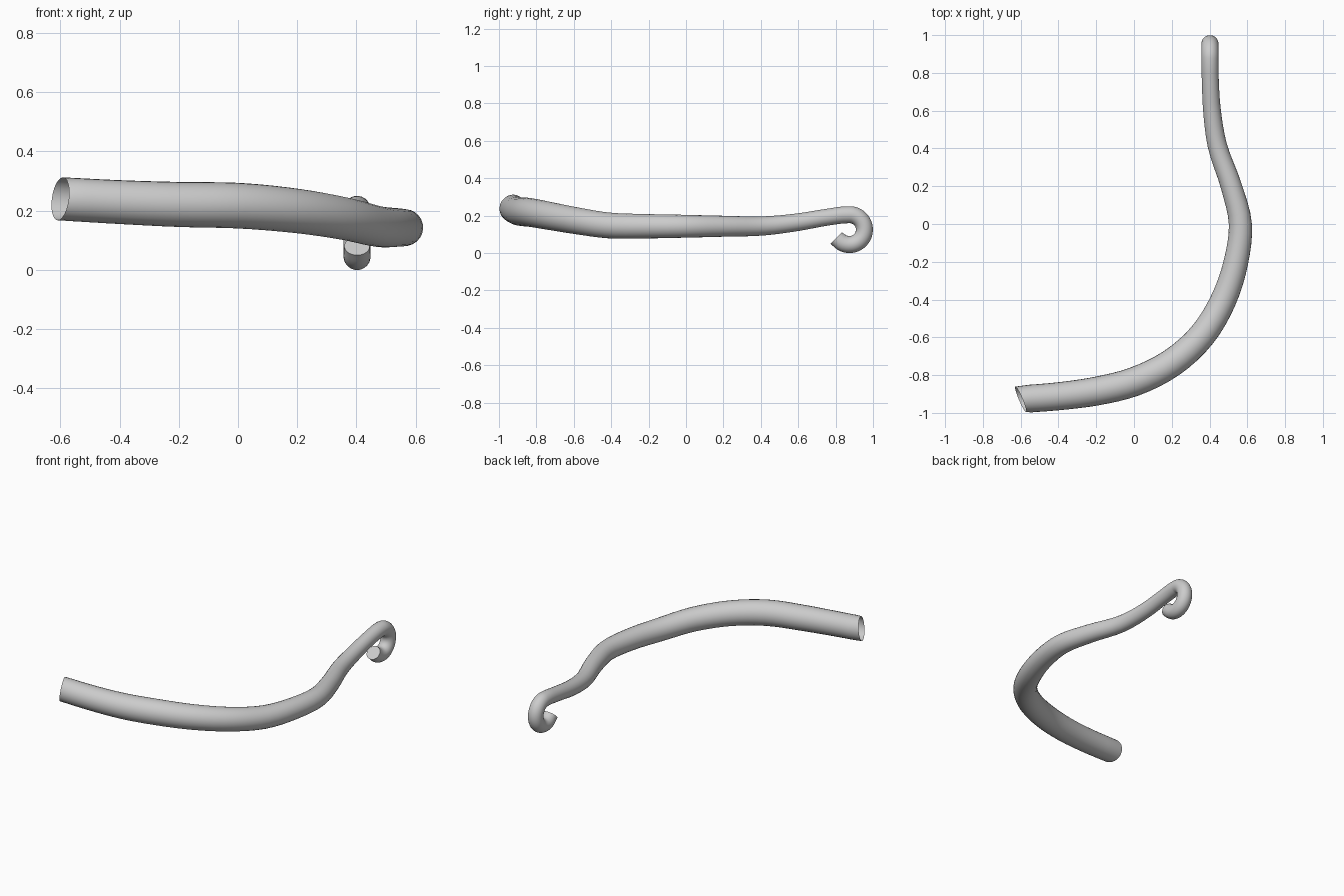
import bpy, bmesh, math
from mathutils import Vector

if "Cube" in bpy.data.objects:
    bpy.data.objects.remove(bpy.data.objects["Cube"])

# Centre line of the hose: x, y, z, radius
path = [
    (-0.60, -0.928, 0.240, 0.073), (-0.40, -0.912, 0.229, 0.074),
    (-0.20, -0.885, 0.221, 0.076), (0.00, -0.835, 0.217, 0.077),
    (0.20, -0.735, 0.199, 0.075), (0.36, -0.590, 0.173, 0.072),
    (0.47, -0.410, 0.147, 0.069), (0.54, -0.200, 0.143, 0.065),
    (0.563, 0.00, 0.143, 0.061), (0.515, 0.20, 0.143, 0.056),
    (0.440, 0.42, 0.145, 0.051), (0.413, 0.60, 0.165, 0.047),
    (0.404, 0.76, 0.192, 0.045)]
# Curled tip: an arc in the y-z plane
for deg in range(97, -131, -19):
    a = math.radians(deg)
    path.append((0.402, 0.874 + 0.080 * math.cos(a), 0.125 + 0.080 * math.sin(a), 0.0455))
path.append((0.402, 0.802, 0.080, 0.043))


def smooth_path(pts, steps):
    """Centripetal-like Catmull-Rom through the points."""
    p = [Vector(q) for q in pts]
    p = [2 * p[0] - p[1]] + p + [2 * p[-1] - p[-2]]
    out = []
    for i in range(1, len(p) - 2):
        a, b, c, d = p[i - 1:i + 3]
        l0, l1, l2 = ((v - u).length for u, v in ((a, b), (b, c), (c, d)))
        m1 = ((b - a) / l0 * l1 + (c - b) * l0 / l1) * (l1 / (l0 + l1))
        m2 = ((c - b) / l1 * l2 + (d - c) * l1 / l2) * (l1 / (l1 + l2))
        for k in range(steps):
            t = k / steps
            out.append(b * (2*t**3 - 3*t*t + 1) + m1 * (t**3 - 2*t*t + t)
                       + c * (3*t*t - 2*t**3) + m2 * (t**3 - t*t))
    return out + [p[-2]]


SIDES = 24
pts = smooth_path(path, 4)
centres = [Vector(q[:3]) for q in pts]
bm = bmesh.new()
rings = []
n = len(pts)
up = Vector((0, 0, 1))
for i, c in enumerate(centres):
    tan = (centres[min(i + 1, n - 1)] - centres[max(i - 1, 0)]).normalized()
    if i == 0:
        tan = Vector((0.915, 0.39, -0.13)).normalized()   # slanted open mouth
    if i == n - 1:
        tan = Vector((0, -1, 1)).normalized()
    up = (up - tan * up.dot(tan)).normalized()
    side = tan.cross(up)
    r = pts[i][3]
    rings.append([bm.verts.new(c + r * (up * math.cos(2 * math.pi * k / SIDES)
                                        + side * math.sin(2 * math.pi * k / SIDES)))
                  for k in range(SIDES)])
for a, b in zip(rings, rings[1:]):
    for k in range(SIDES):
        j = (k + 1) % SIDES
        bm.faces.new((a[k], a[j], b[j], b[k]))
# Closed tip
bm.faces.new(rings[-1])
bm.normal_update()
bmesh.ops.recalc_face_normals(bm, faces=bm.faces)
mesh = bpy.data.meshes.new("curled_hose")
bm.to_mesh(mesh)
bm.free()
hose = bpy.data.objects.new("curled_hose", mesh)
bpy.context.collection.objects.link(hose)
bpy.context.view_layer.objects.active = hose
hose.select_set(True)
bpy.ops.object.shade_smooth_by_angle(angle=math.radians(40))
